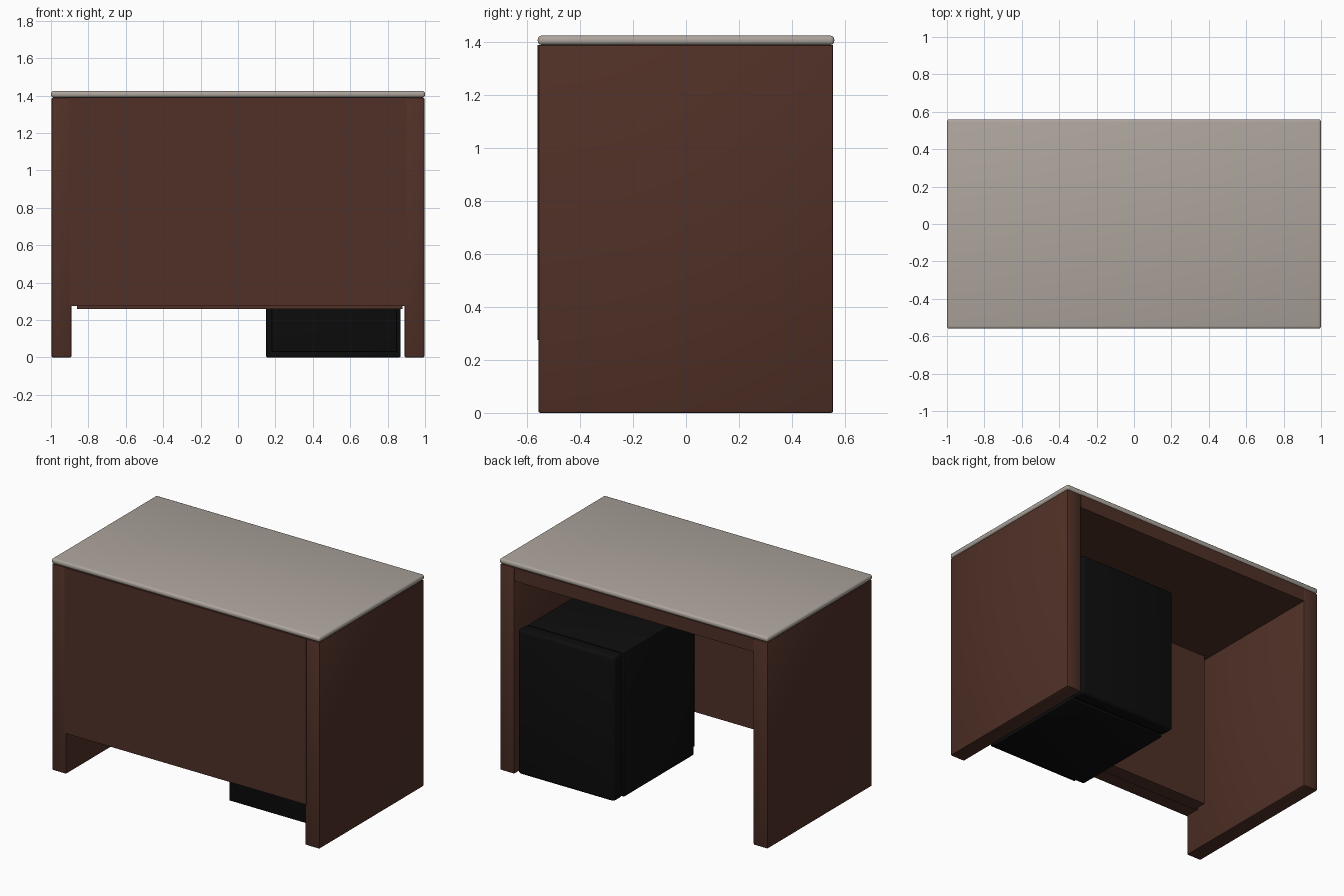
import bpy
from mathutils import Vector

if "Cube" in bpy.data.objects:
    bpy.data.objects.remove(bpy.data.objects["Cube"], do_unlink=True)


def material(name, rgb):
    mat = bpy.data.materials.new(name)
    mat.use_nodes = True
    colour = (*rgb, 1.0)
    mat.diffuse_color = colour
    bsdf = mat.node_tree.nodes["Principled BSDF"]
    bsdf.inputs["Base Color"].default_value = colour
    bsdf.inputs["Roughness"].default_value = 0.6
    return mat


BROWN = material("dark brown wood", (0.080, 0.030, 0.020))
GREY = material("warm grey laminate", (0.42, 0.375, 0.335))
BLACK = material("black enamel", (0.004, 0.004, 0.004))


def box(name, low, high, mat, bevel=0.0, segments=2):
    """Box between two corners, with softened edges."""
    low, high = Vector(low), Vector(high)
    bpy.ops.mesh.primitive_cube_add(size=1, location=(low + high) / 2)
    obj = bpy.context.object
    obj.name = name
    obj.scale = high - low
    bpy.ops.object.transform_apply(location=False, rotation=False, scale=True)
    obj.data.materials.append(mat)
    if bevel:
        mod = obj.modifiers.new("soft edges", 'BEVEL')
        mod.width = bevel
        mod.segments = segments
        bpy.ops.object.modifier_apply(modifier=mod.name)
        bpy.ops.object.shade_smooth_by_angle()
    return obj


DEPTH = 0.56
UNDER_TOP = 1.39

# Desk: top slab, two side walls, thick underframe
box("desk_top", (-1, -DEPTH, UNDER_TOP), (1, DEPTH, 1.425), GREY, 0.014, 3)
for name, side in (("left_wall", 1), ("right_wall", -1)):
    xs = sorted((side * 0.89, side * 0.997))
    box(name, (xs[0], -DEPTH + 0.002, 0), (xs[1], DEPTH - 0.004, UNDER_TOP),
        BROWN, 0.008)
box("underframe", (-0.89, -DEPTH + 0.004, 1.30), (0.89, DEPTH - 0.005, UNDER_TOP), BROWN)

# Front modesty panel and its inner lining
box("front_panel", (-0.9, -DEPTH, 0.275), (0.9, -0.45, UNDER_TOP), BROWN)
box("inner_panel", (-0.86, -0.45, 0.26), (0.88, -0.355, 1.30), BROWN)

# Small refrigerator under the desk, its door facing the seat
box("fridge_body", (0.15, -0.30, 0), (0.87, 0.445, 0.97), BLACK, 0.008)
box("fridge_seal", (0.17, 0.445, 0.015), (0.85, 0.455, 0.955), BLACK)
box("fridge_door", (0.15, 0.455, 0.005), (0.87, 0.55, 0.98), BLACK, 0.02, 3)
box("fridge_rear_cover", (0.18, -0.352, 0.03), (0.85, -0.30, 0.94), BLACK, 0.005)
